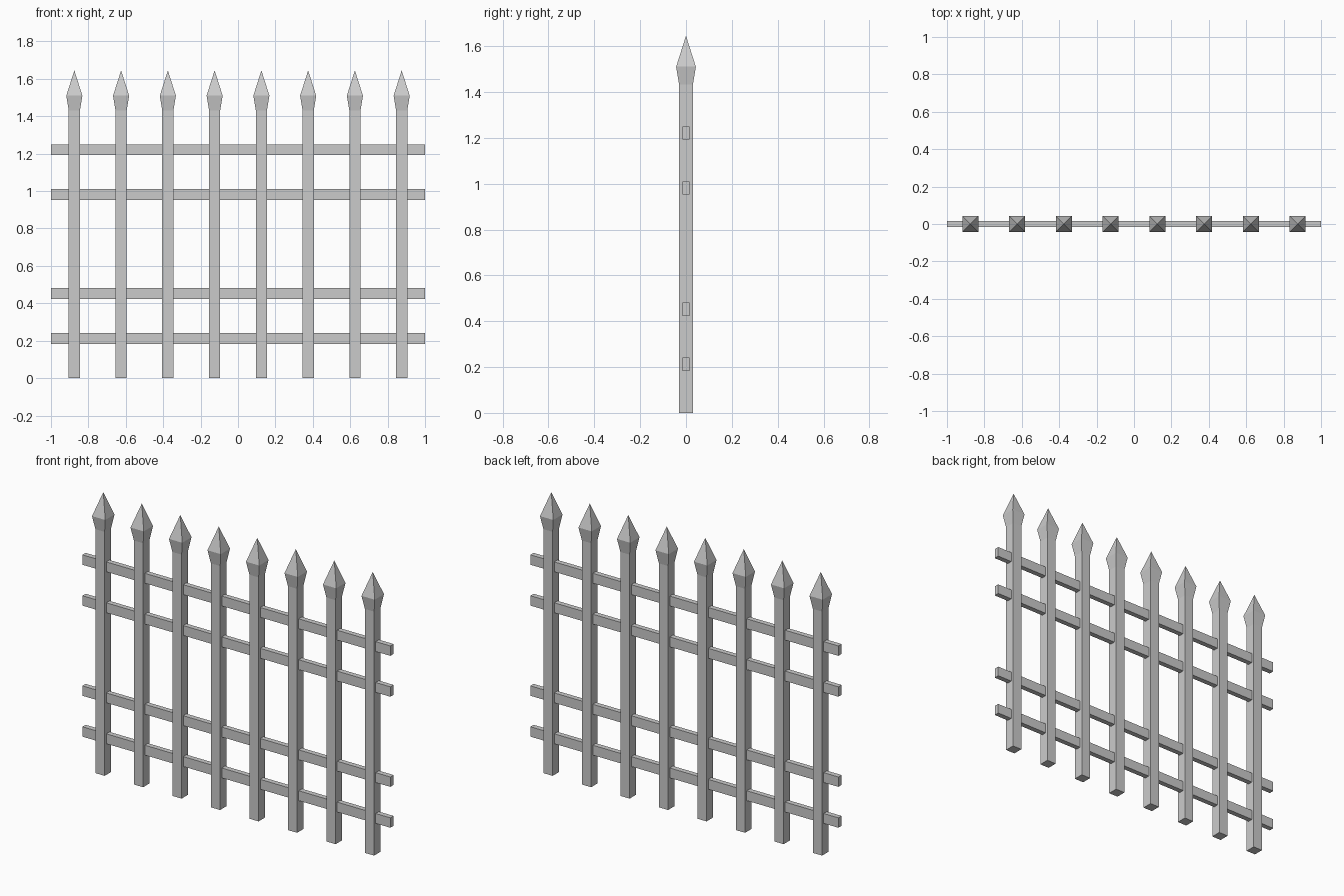
import bpy, bmesh

if "Cube" in bpy.data.objects:
    bpy.data.objects.remove(bpy.data.objects["Cube"])

def make_object(name, bm):
    bmesh.ops.recalc_face_normals(bm, faces=bm.faces)
    mesh = bpy.data.meshes.new(name)
    bm.to_mesh(mesh)
    bm.free()
    obj = bpy.data.objects.new(name, mesh)
    bpy.context.collection.objects.link(obj)
    return obj

def square_ring(bm, half, z):
    return [bm.verts.new((sx * half, sy * half, z))
            for sx, sy in ((-1, -1), (1, -1), (1, 1), (-1, 1))]

# Picket: square post flaring into a pointed spear head
def picket(name, x):
    bm = bmesh.new()
    rings = [square_ring(bm, h, z)
             for h, z in ((0.03, 0.0), (0.03, 1.432), (0.043, 1.51))]
    tip = bm.verts.new((0, 0, 1.645))
    bm.faces.new(rings[0][::-1])
    for i in range(4):
        j = (i + 1) % 4
        for low, high in zip(rings, rings[1:]):
            bm.faces.new((low[i], low[j], high[j], high[i]))
        bm.faces.new((rings[-1][i], rings[-1][j], tip))
    make_object(name, bm).location.x = x

# Rail: long thin bar passing through all pickets
def rail(name, z):
    bm = bmesh.new()
    bmesh.ops.create_cube(bm, size=1)
    bmesh.ops.scale(bm, vec=(2.0, 0.03, 0.058), verts=bm.verts)
    make_object(name, bm).location.z = z

for i in range(8):
    picket(f"picket_{i + 1}", -0.875 + 0.25 * i)

for i, z in enumerate((0.212, 0.452, 0.981, 1.221)):
    rail(f"rail_{i + 1}", z)
